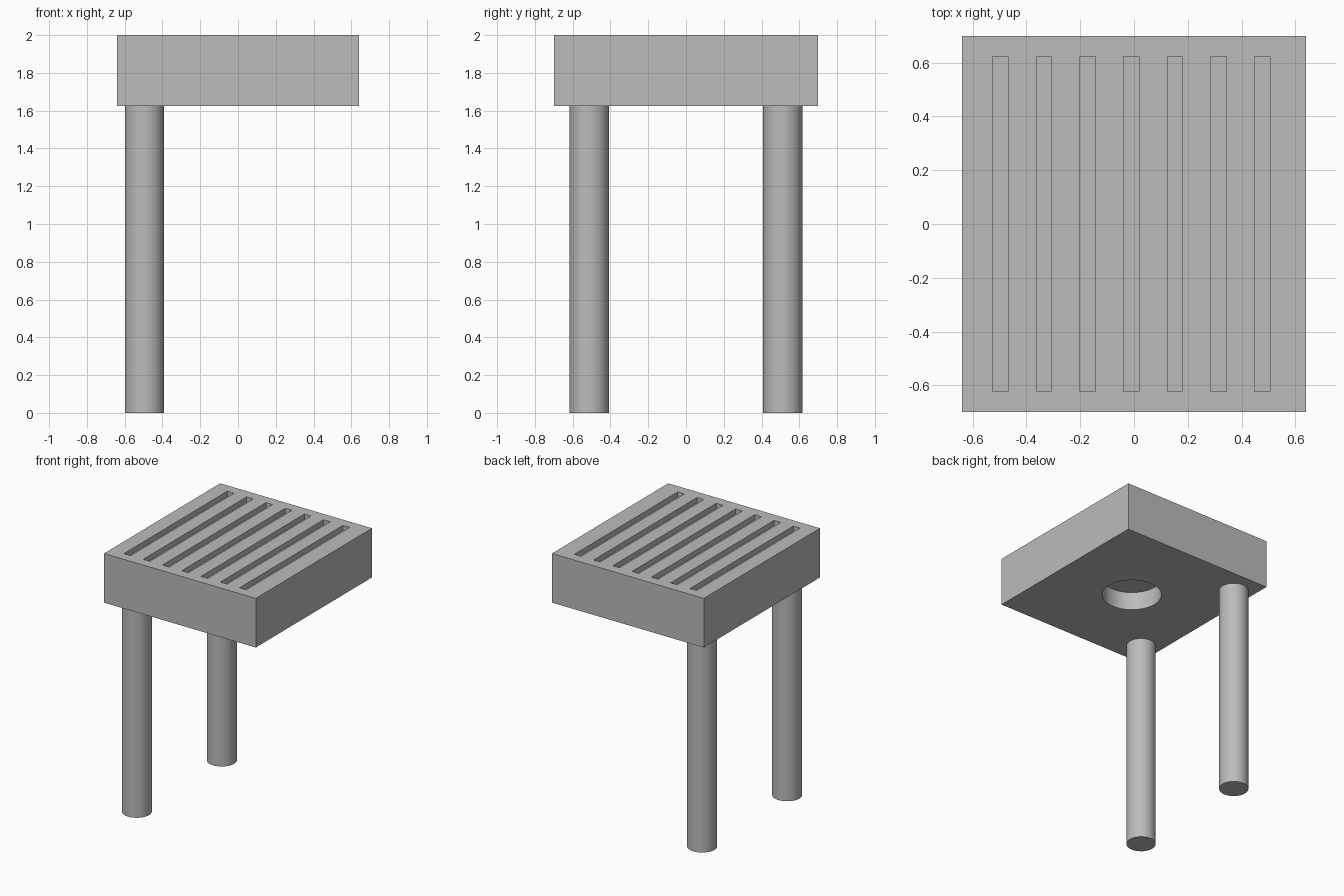
import bpy
from math import radians

if "Cube" in bpy.data.objects:
    bpy.data.objects.remove(bpy.data.objects["Cube"])

grey = bpy.data.materials.new("plain grey")
grey.use_nodes = True
COLOUR = (0.5, 0.5, 0.5, 1)
grey.diffuse_color = COLOUR
grey.node_tree.nodes["Principled BSDF"].inputs["Base Color"].default_value = COLOUR

TOP, UNDERSIDE = 2.0, 1.625
SLOT_DEPTH, HOLE_DEPTH = 0.04, 0.14


def finish(name):
    obj = bpy.context.object
    obj.name = name
    obj.data.materials.append(grey)
    return obj


def box(name, size, centre):
    bpy.ops.mesh.primitive_cube_add(size=1, location=centre)
    obj = finish(name)
    obj.scale = size
    bpy.ops.object.transform_apply(location=False, rotation=False, scale=True)
    return obj


def cylinder(name, radius, bottom, top, x, y):
    bpy.ops.mesh.primitive_cylinder_add(
        vertices=64, radius=radius, depth=top - bottom, location=(x, y, (bottom + top) / 2))
    obj = finish(name)
    bpy.ops.object.shade_smooth_by_angle(angle=radians(30))
    return obj


def cut(target, cutter):
    bpy.context.view_layer.objects.active = target
    mod = target.modifiers.new("cut", 'BOOLEAN')
    mod.operation = 'DIFFERENCE'
    mod.solver = 'EXACT'
    mod.object = cutter
    bpy.ops.object.modifier_apply(modifier=mod.name)
    bpy.data.objects.remove(cutter)


# Thick slab
slab = box("slab", (1.28, 1.4, TOP - UNDERSIDE), (0, 0, (TOP + UNDERSIDE) / 2))

# Long shallow slots in the top
for i in range(-3, 4):
    cut(slab, box("slot_cutter", (0.057, 1.246, 2 * SLOT_DEPTH), (-0.01 + i * 0.1625, 0, TOP)))

# Round blind hole in the underside
cut(slab, cylinder("hole_cutter", 0.21, UNDERSIDE - 0.1, UNDERSIDE + HOLE_DEPTH, 0.02, 0))
bpy.ops.object.select_all(action='DESELECT')
slab.select_set(True)
bpy.context.view_layer.objects.active = slab
bpy.ops.object.shade_smooth_by_angle(angle=radians(30))

# Two round legs along one side
for name, y in (("front_leg", -0.512), ("back_leg", 0.512)):
    cylinder(name, 0.104, 0, UNDERSIDE, -0.495, y)
